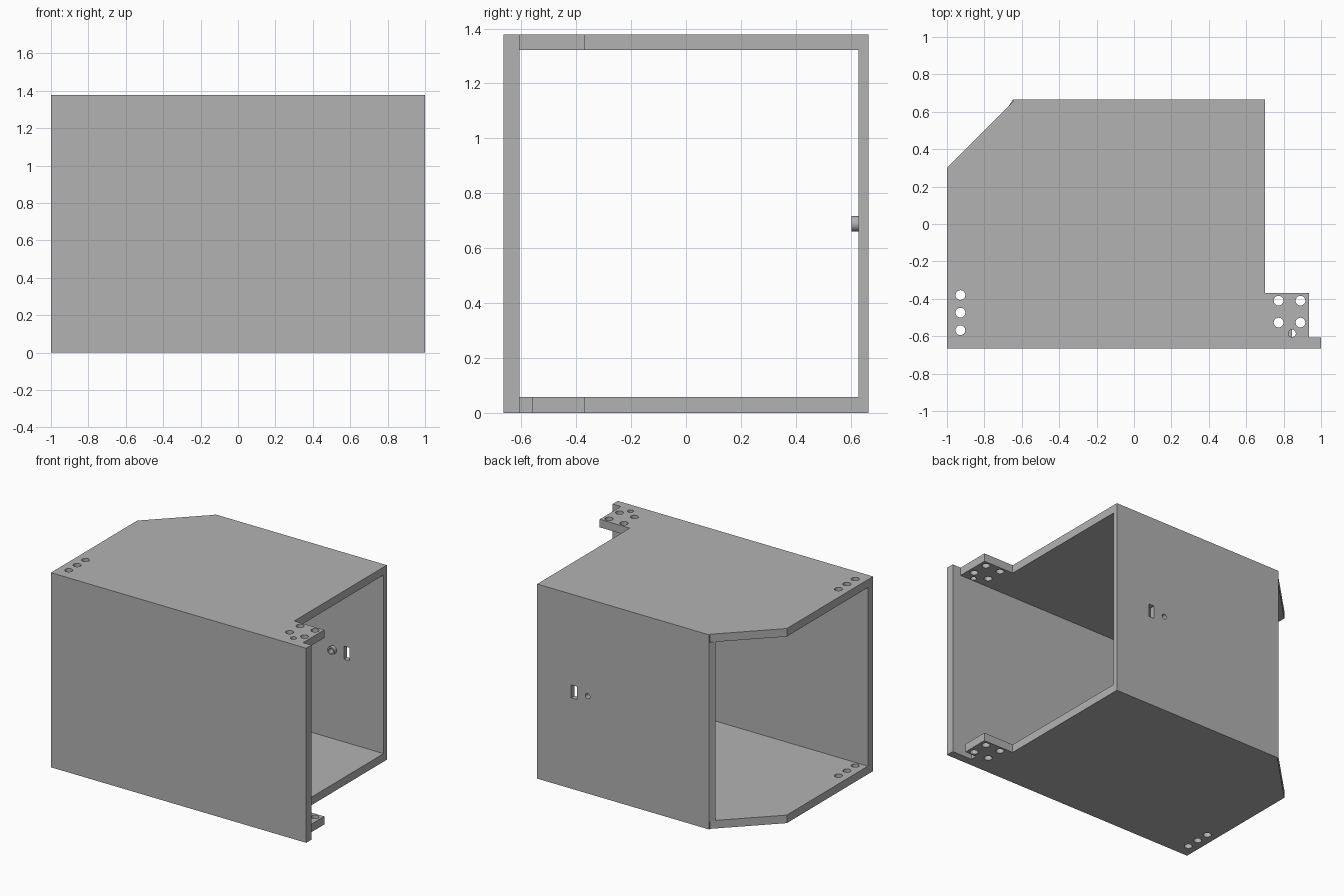
import bpy, bmesh, math
from mathutils import Matrix

cube = bpy.data.objects.get("Cube")
if cube:
    bpy.data.objects.remove(cube, do_unlink=True)

grey = bpy.data.materials.new("plain grey")
grey.use_nodes = True
grey.diffuse_color = (0.448, 0.448, 0.448, 1)
grey.node_tree.nodes["Principled BSDF"].inputs["Base Color"].default_value = grey.diffuse_color

HEIGHT, SHEET = 1.378, 0.057
FRONT, INNER, BACK, BACK_INNER = -0.665, -0.607, 0.665, 0.629
SIDE, CUT_X = 0.70, -0.647


def circle(x, y, r, n=32):
    return [(x + r * math.cos(2 * math.pi * i / n), y + r * math.sin(2 * math.pi * i / n)) for i in range(n)]


def rect(x0, y0, x1, y1):
    return [(x0, y0), (x1, y0), (x1, y1), (x0, y1)]


def sheet(name, loops, low, high, upright=False):
    """Extrude an outline with holes from low to high, along z or, if upright, along y."""
    curve = bpy.data.curves.new(name, "CURVE")
    curve.dimensions, curve.fill_mode = "2D", "BOTH"
    curve.extrude = (high - low) / 2
    for loop in loops:
        spline = curve.splines.new("POLY")
        spline.points.add(len(loop) - 1)
        for point, (x, y) in zip(spline.points, loop):
            point.co = (x, y, 0, 1)
        spline.use_cyclic_u = True
    helper = bpy.data.objects.new(name + " outline", curve)
    bpy.context.collection.objects.link(helper)
    bpy.context.view_layer.update()
    mesh = bpy.data.meshes.new_from_object(helper.evaluated_get(bpy.context.evaluated_depsgraph_get()))
    bpy.data.objects.remove(helper, do_unlink=True)
    bpy.data.curves.remove(curve)

    middle = (low + high) / 2
    if upright:
        place = Matrix.Translation((0, middle, 0)) @ Matrix.Rotation(math.pi / 2, 4, "X")
    else:
        place = Matrix.Translation((0, 0, middle))
    mesh.transform(place)
    bm = bmesh.new()
    bm.from_mesh(mesh)
    bmesh.ops.remove_doubles(bm, verts=bm.verts, dist=0.0001)
    bmesh.ops.recalc_face_normals(bm, faces=bm.faces)
    bm.to_mesh(mesh)
    bm.free()
    mesh.name = name
    mesh.materials.clear()
    mesh.materials.append(grey)
    obj = bpy.data.objects.new(name, mesh)
    bpy.context.collection.objects.link(obj)
    bpy.ops.object.select_all(action="DESELECT")
    obj.select_set(True)
    bpy.context.view_layer.objects.active = obj
    bpy.ops.object.shade_smooth_by_angle(angle=math.radians(30))
    return obj


# Top and bottom plates: clipped back corner, tab beside the front panel
tab = [(0.935, -0.37), (SIDE, -0.37)]
body = [(SIDE, BACK), (CUT_X, BACK), (CUT_X, 0.653), (-1, 0.30), (-1, INNER)]
holes = [circle(-0.928, y, 0.026) for y in (-0.38, -0.474, -0.568)]
holes += [circle(x, y, 0.026) for x in (0.773, 0.89) for y in (-0.41, -0.527)]

top_outline = [(0.935, INNER)] + tab + body
sheet("top_plate", [top_outline, circle(0.845, -0.585, 0.02)] + holes, HEIGHT - SHEET, HEIGHT)

# The bottom tab is notched next to the front panel
bottom_outline = [(0.845, INNER), (0.845, -0.56), (0.935, -0.56)] + tab + body
sheet("bottom_plate", [bottom_outline] + holes, 0, SHEET)

# Front panel
sheet("front_panel", [rect(-1, 0, 1, HEIGHT)], FRONT, INNER, upright=True)

# Back panel with latch slot and pin hole, its outer edge following the clipped corner
MID = HEIGHT / 2
PIN_X, SLOT_X, PIN_R = 0.305, 0.412, 0.018
back = sheet("back_panel", [
    rect(CUT_X - 0.024, SHEET, SIDE, HEIGHT - SHEET),
    rect(SLOT_X - 0.022, MID - 0.046, SLOT_X + 0.022, MID + 0.046),
    circle(PIN_X, MID, PIN_R)], BACK_INNER, BACK, upright=True)
for v in back.data.vertices:
    if v.co.x < CUT_X and v.co.y > BACK - 0.01:
        v.co.x = CUT_X

# Hollow boss around the pin hole, inside the box
sheet("pin_boss", [circle(PIN_X, MID, 0.028), circle(PIN_X, MID, PIN_R)], 0.602, BACK_INNER, upright=True)
